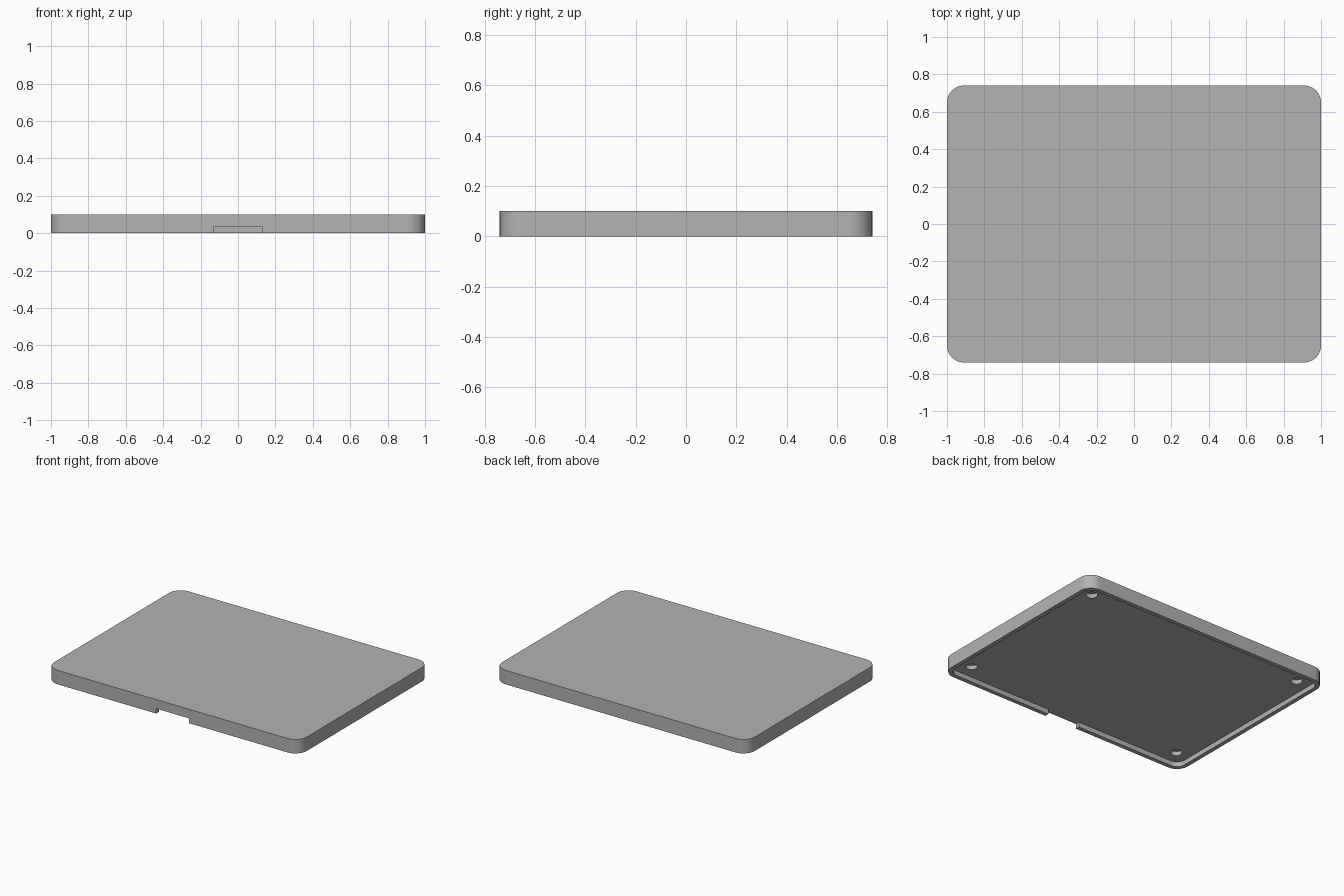
import bpy
import bmesh
import math

if "Cube" in bpy.data.objects:
    bpy.data.objects.remove(bpy.data.objects["Cube"], do_unlink=True)

WIDTH, DEPTH, HEIGHT = 2.0, 1.48, 0.1
CORNER, RIM, RECESS = 0.09, 0.03, 0.035
HOLE_R, HOLE_DEPTH, HOLE_INSET = 0.038, 0.03, 0.133
NOTCH_HALF = 0.13

grey = bpy.data.materials.new("plain_grey")
grey.use_nodes = True
colour = (0.45, 0.45, 0.45, 1)
grey.diffuse_color = colour
grey.node_tree.nodes["Principled BSDF"].inputs["Base Color"].default_value = colour


def prism(name, outline, z0, z1):
    """Extrude a flat outline between two heights."""
    bm = bmesh.new()
    base = bm.faces.new([bm.verts.new((x, y, z0)) for x, y in outline])
    top = bmesh.ops.extrude_face_region(bm, geom=[base])["geom"]
    bmesh.ops.translate(bm, vec=(0, 0, z1 - z0),
                        verts=[v for v in top if isinstance(v, bmesh.types.BMVert)])
    bmesh.ops.recalc_face_normals(bm, faces=bm.faces)
    mesh = bpy.data.meshes.new(name)
    bm.to_mesh(mesh)
    bm.free()
    mesh.materials.append(grey)
    obj = bpy.data.objects.new(name, mesh)
    bpy.context.collection.objects.link(obj)
    return obj


def arc(cx, cy, r, start, sweep, steps):
    angles = [start + sweep * i / steps for i in range(steps + 1)]
    return [(cx + r * math.cos(a), cy + r * math.sin(a)) for a in angles]


def rounded_rect(w, d, r):
    points = []
    for i, (sx, sy) in enumerate([(1, 1), (-1, 1), (-1, -1), (1, -1)]):
        points += arc(sx * (w / 2 - r), sy * (d / 2 - r), r,
                      i * math.pi / 2, math.pi / 2, 12)
    return points


# Tray body with rounded corners
tray = prism("tray_body", rounded_rect(WIDTH, DEPTH, CORNER), 0, HEIGHT)

# Underside recess that leaves a thin rim
cutters = [prism("recess_cutter",
                 rounded_rect(WIDTH - 2 * RIM, DEPTH - 2 * RIM, CORNER - RIM),
                 -0.05, RECESS)]

# Finger notch through the front rim
front = -DEPTH / 2
notch = [(-NOTCH_HALF, front - 0.05), (NOTCH_HALF, front - 0.05),
         (NOTCH_HALF, front + RIM + 0.02), (-NOTCH_HALF, front + RIM + 0.02)]
cutters.append(prism("notch_cutter", notch, -0.06, RECESS))

# Round sockets in the four corners of the recess
for sx in (-1, 1):
    for sy in (-1, 1):
        circle = arc(sx * (WIDTH / 2 - HOLE_INSET), sy * (DEPTH / 2 - HOLE_INSET),
                     HOLE_R, 0, 2 * math.pi, 32)[:-1]
        cutters.append(prism("socket_cutter", circle, -0.04, RECESS + HOLE_DEPTH))

bpy.context.view_layer.objects.active = tray
for cutter in cutters:
    cutter.hide_render = True
    cut = tray.modifiers.new("cut", 'BOOLEAN')
    cut.operation = 'DIFFERENCE'
    cut.solver = 'EXACT'
    cut.object = cutter
    bpy.ops.object.modifier_apply(modifier=cut.name)
    bpy.data.objects.remove(cutter, do_unlink=True)

# Smooth corners, crisp edges
bpy.ops.object.select_all(action='DESELECT')
tray.select_set(True)
bpy.ops.object.shade_smooth_by_angle(angle=math.radians(30))
